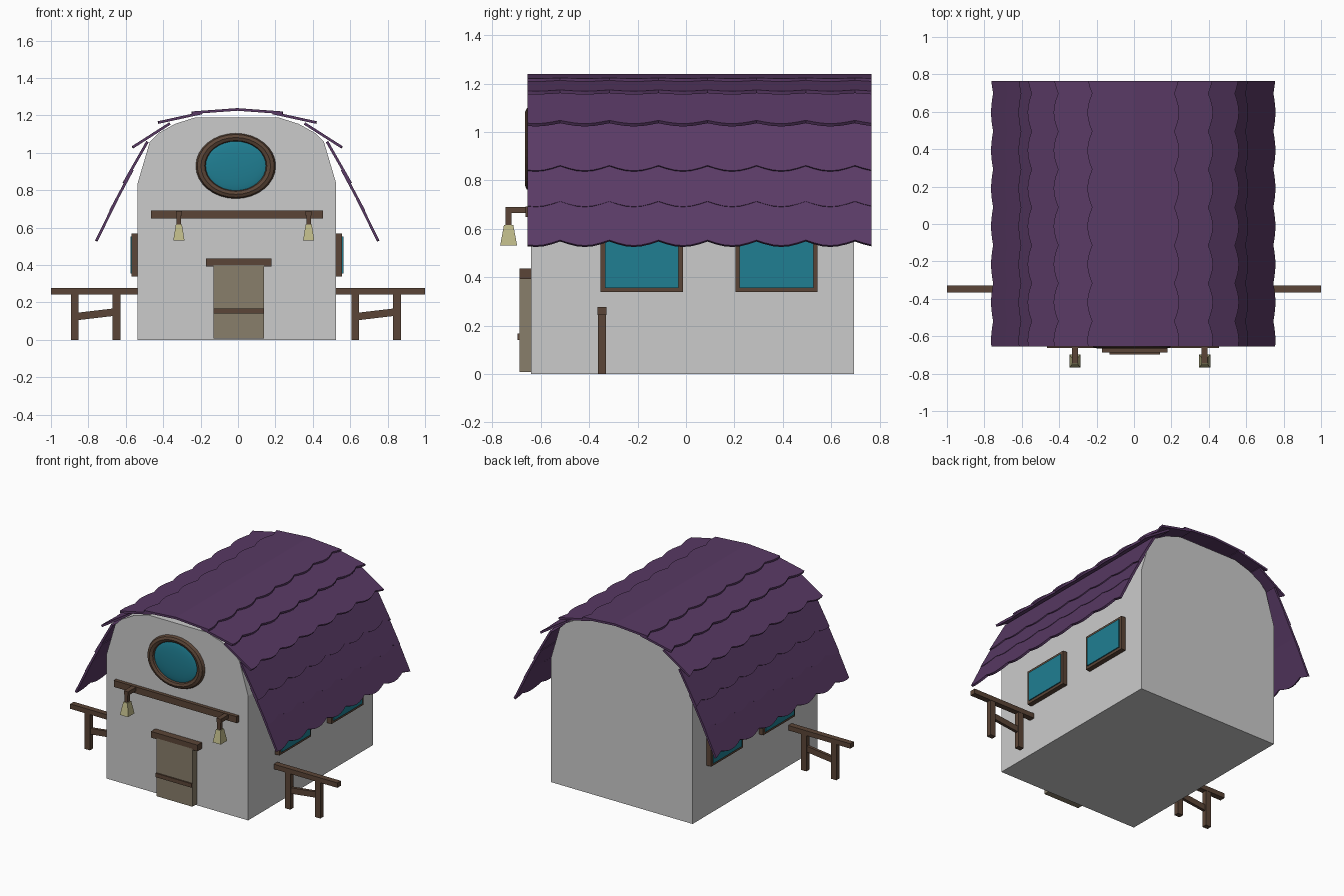
import bpy, bmesh, math

if "Cube" in bpy.data.objects:
    bpy.data.objects.remove(bpy.data.objects["Cube"])


def material(name, rgb):
    m = bpy.data.materials.new(name)
    m.diffuse_color = (*rgb, 1)
    m.use_nodes = True
    m.node_tree.nodes["Principled BSDF"].inputs["Base Color"].default_value = m.diffuse_color
    return m


PURPLE = material("roof_purple", (0.10, 0.042, 0.13))
BROWN = material("dark_wood", (0.105, 0.06, 0.038))
TAN = material("door_wood", (0.25, 0.21, 0.145))
TEAL = material("glass_teal", (0.014, 0.21, 0.29))
BRASS = material("lantern_brass", (0.52, 0.49, 0.25))


def finish(name, bm, mat):
    bmesh.ops.recalc_face_normals(bm, faces=bm.faces)
    me = bpy.data.meshes.new(name)
    bm.to_mesh(me)
    bm.free()
    ob = bpy.data.objects.new(name, me)
    bpy.context.collection.objects.link(ob)
    if mat:
        me.materials.append(mat)
    return ob


def prism(name, profile, y0, y1, mat=None):
    """Extrude an x-z outline along y."""
    bm = bmesh.new()
    face = bm.faces.new([bm.verts.new((x, y0, z)) for x, z in profile])
    new = bmesh.ops.extrude_face_region(bm, geom=[face])["geom"]
    verts = [v for v in new if isinstance(v, bmesh.types.BMVert)]
    bmesh.ops.translate(bm, verts=verts, vec=(0, y1 - y0, 0))
    return finish(name, bm, mat)


def box(name, x0, x1, y0, y1, z0, z1, mat=None):
    return prism(name, [(x0, z0), (x1, z0), (x1, z1), (x0, z1)], y0, y1, mat)


# House body with a barrel-shaped gable
half = [(0.53, 0), (0.53, 0.84), (0.465, 1.06), (0.42, 1.105), (0.33, 1.155), (0.22, 1.19)]
outline = half + [(-x, z) for x, z in reversed(half)]
prism("house_body", [(x - 0.006, z) for x, z in outline], -0.64, 0.695)

# Roof: overlapping shingle rows with scalloped lower edges, mirrored
ROWS = [  # lower x, z, upper x, z
    (0.743, 0.55, 0.640, 0.76),
    (0.667, 0.71, 0.560, 0.91),
    (0.595, 0.858, 0.480, 1.06),
    (0.540, 1.042, 0.360, 1.157),
    (0.400, 1.167, 0.190, 1.213),
    (0.220, 1.216, 0.0, 1.232),
]
SCALLOP, STEPS = 0.203, 6
for i, (xl, zl, xu, zu) in enumerate(ROWS):
    length = math.hypot(xu - xl, zu - zl)
    dx, dz = (xl - xu) / length, (zl - zu) / length
    bm = bmesh.new()
    prev = None
    for k in range(-4, 39):
        y = -0.52 + k * SCALLOP / STEPS
        drop = 0.025 * abs(math.sin(math.pi * k / STEPS))
        pair = (bm.verts.new((xl + dx * drop, y, zl + dz * drop)),
                bm.verts.new((xu, y, zu)))
        if prev:
            bm.faces.new((prev[0], pair[0], pair[1], prev[1]))
        prev = pair
    row = finish(f"roof_shingle_row_{i + 1}", bm, PURPLE)
    row.location.x = -0.004
    row.modifiers.new("mirror", "MIRROR")
    solid = row.modifiers.new("thickness", "SOLIDIFY")
    solid.thickness, solid.offset = 0.014, 0

# Round gable window
bpy.ops.mesh.primitive_torus_add(major_segments=32, minor_segments=8, major_radius=1,
                                 minor_radius=0.15, location=(-0.012, -0.64, 0.93),
                                 rotation=(math.pi / 2, 0, 0))
ring = bpy.context.object
ring.name = "round_window_frame"
ring.scale = (0.186, 0.152, 0.17)
ring.data.materials.append(BROWN)
bpy.ops.mesh.primitive_uv_sphere_add(segments=32, ring_count=12, radius=1,
                                     location=(-0.012, -0.64, 0.93),
                                     rotation=(math.pi / 2, 0, 0))
pane = bpy.context.object
pane.name = "round_window_glass"
pane.scale = (0.17, 0.142, 0.02)
pane.data.materials.append(TEAL)
bpy.ops.object.shade_smooth_by_angle()

# Door with lintel and cross bar
box("door", -0.13, 0.14, -0.688, -0.63, 0.008, 0.40, TAN)
box("door_lintel", -0.17, 0.178, -0.688, -0.63, 0.393, 0.435, BROWN)
box("door_cross_bar", -0.13, 0.14, -0.697, -0.68, 0.14, 0.167, BROWN)

# Beam with two hanging lanterns
box("lantern_beam", -0.465, 0.455, -0.664, -0.63, 0.648, 0.692, BROWN)
for side, x in (("left", -0.316), ("right", 0.378)):
    box(f"{side}_lantern_arm", x - 0.016, x + 0.016, -0.747, -0.65, 0.664, 0.69, BROWN)
    box(f"{side}_lantern_hanger", x - 0.012, x + 0.012, -0.746, -0.722, 0.60, 0.67, BROWN)
    bm = bmesh.new()
    bmesh.ops.create_cube(bm, size=1)
    for v in bm.verts:
        wide = 1.0 if v.co.z < 0 else 0.55
        v.co = (v.co.x * 0.06 * wide, v.co.y * 0.07 * wide, v.co.z * 0.085)
    lantern = finish(f"{side}_lantern", bm, BRASS)
    lantern.location = (x, -0.733, 0.573)

# Two windows in each side wall
for side, wall, s in (("left", -0.536, -1), ("right", 0.524, 1)):
    for n, y in ((1, -0.353), (2, 0.204)):
        name = f"{side}_window_{n}"
        xa, xb = sorted((wall - s * 0.01, wall + s * 0.033))
        y2, t = y + 0.34, 0.018
        box(name + "_sill", xa, xb, y, y2, 0.338, 0.338 + t, BROWN)
        box(name + "_head", xa, xb, y, y2, 0.57 - t, 0.57, BROWN)
        box(name + "_front_jamb", xa, xb, y, y + t, 0.338 + t, 0.57 - t, BROWN)
        box(name + "_back_jamb", xa, xb, y2 - t, y2, 0.338 + t, 0.57 - t, BROWN)
        xa, xb = sorted((wall - s * 0.01, wall + s * 0.04))
        box(name + "_glass", xa, xb, y + t, y2 - t, 0.338 + t, 0.57 - t, TEAL)

# Short fence on each side
for side, x in (("left", -1.0), ("right", 0.5)):
    box(f"{side}_fence_rail", x, x + 0.5, -0.366, -0.328, 0.243, 0.276, BROWN)
    for n, px in ((1, 0.106), (2, 0.33)):
        box(f"{side}_fence_post_{n}", x + px, x + px + 0.041, -0.364, -0.33, 0, 0.25, BROWN)
    brace = [(0.14, 0.105), (0.335, 0.128), (0.335, 0.168), (0.14, 0.145)]
    prism(f"{side}_fence_brace", [(x + bx, z) for bx, z in brace], -0.357, -0.337, BROWN)
